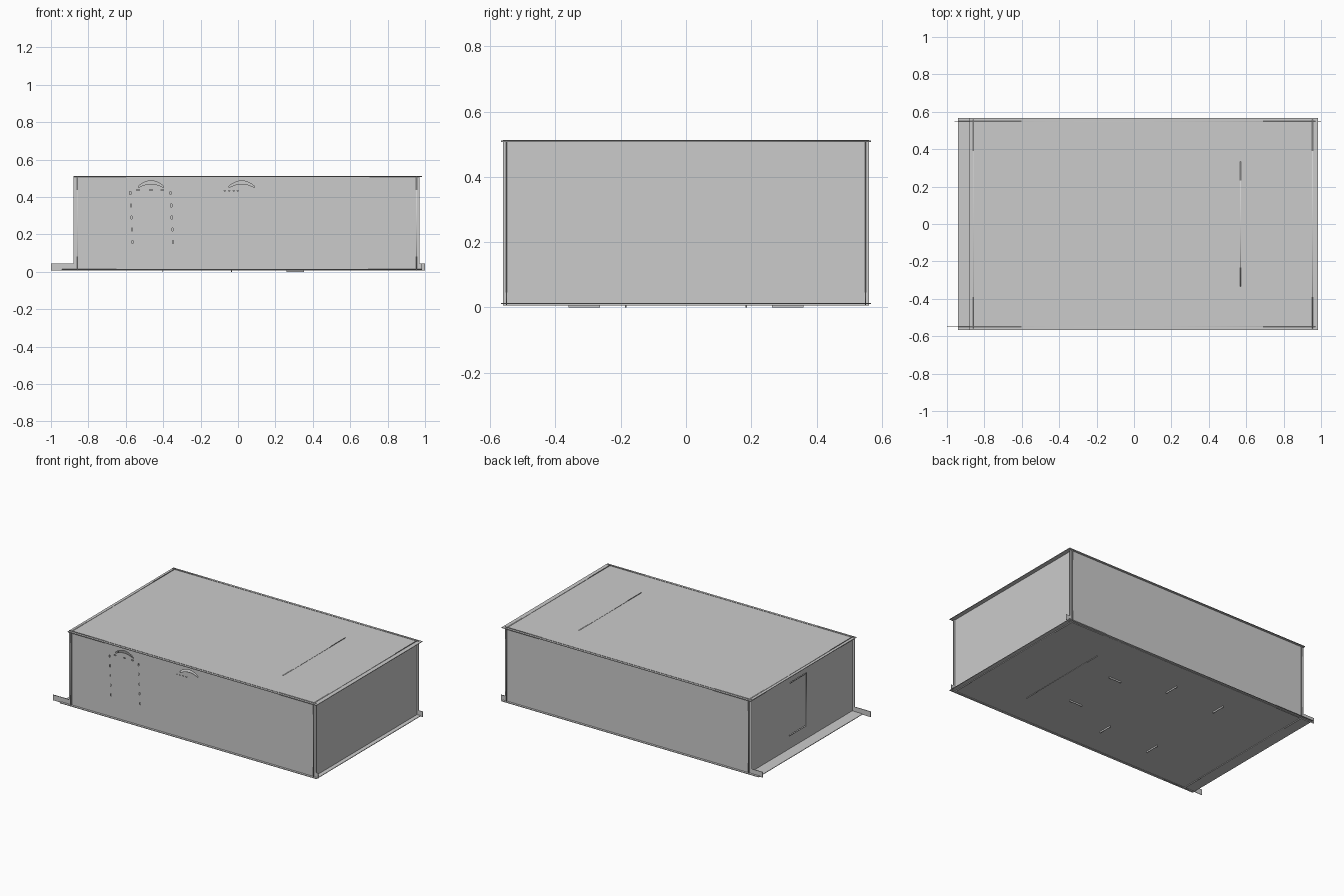
import bpy
from math import pi

if "Cube" in bpy.data.objects:
    bpy.data.objects.remove(bpy.data.objects["Cube"])

T = 0.004  # sheet thickness
FLAT = (0, 0, 0)
FACING_Y = (pi / 2, 0, 0)
FACING_X = (pi / 2, 0, pi / 2)


def rect(x0, x1, y0, y1):
    return [(x0, y0), (x1, y0), (x1, y1), (x0, y1)]


def sheet(name, loops, loc, rot):
    """Cut a flat sheet: first loop is the outline, the others are holes."""
    cu = bpy.data.curves.new(name, 'CURVE')
    cu.dimensions = '2D'
    cu.fill_mode = 'BOTH'
    cu.extrude = T / 2
    for loop in loops:
        sp = cu.splines.new('POLY')
        sp.points.add(len(loop) - 1)
        for p, (x, y) in zip(sp.points, loop):
            p.co = (x, y, 0, 1)
        sp.use_cyclic_u = True
    ob = bpy.data.objects.new(name, cu)
    ob.location, ob.rotation_euler = loc, rot
    bpy.context.collection.objects.link(ob)
    bpy.ops.object.select_all(action='DESELECT')
    ob.select_set(True)
    bpy.context.view_layer.objects.active = ob
    bpy.ops.object.convert(target='MESH')
    return ob


def side_outline(left, right):
    """Long wall with a low foot sticking out at each end."""
    return [(left, 0.008), (right, 0.008), (right, 0.045), (0.97, 0.045),
            (0.97, 0.513), (-0.88, 0.513), (-0.88, 0.045), (left, 0.045)]


def crescent(cx, z, n=8):
    ts = [-1 + 2 * i / n for i in range(n + 1)]
    top = [(cx + 0.068 * t, z + 0.028 * (1 - t * t)) for t in ts]
    low = [(cx + 0.068 * t, z - 0.008 + 0.020 * (1 - t * t)) for t in reversed(ts)]
    return top + low


def dash(x, z, w, h):
    return rect(x - w / 2, x + w / 2, z - h / 2, z + h / 2)


# Front wall with finger grips and perforated hatch outlines
holes = [crescent(-0.465, 0.458), crescent(0.02, 0.458)]
for i in range(5):
    z = 0.42 - 0.065 * i
    holes.append(dash(-0.576 + 0.003 * i, z, 0.006, 0.016))
    holes.append(dash(-0.360 + 0.003 * i, z, 0.006, 0.016))
holes += [dash(x, 0.437, 0.016, 0.006) for x in (-0.535, -0.465, -0.405)]
holes += [dash(-0.07 + 0.023 * i, 0.433, 0.008, 0.004) for i in range(4)]
sheet("front_wall", [side_outline(-1.0, 0.985)] + holes, (0, -0.55, 0), FACING_Y)

# Back wall
sheet("back_wall", [side_outline(-0.96, 1.0)], (0, 0.55, 0), FACING_Y)

# End walls, the left one with a slit door
end = rect(-0.56, 0.56, 0.006, 0.513)
door_slit = [(0.13, 0.10), (-0.058, 0.10), (-0.058, 0.46), (0.12, 0.46),
             (0.12, 0.454), (-0.052, 0.454), (-0.052, 0.106), (0.13, 0.106)]
sheet("right_wall", [end], (0.955, 0, 0), FACING_X)
sheet("left_wall", [end, door_slit], (-0.86, 0, 0), FACING_X)

# Floor and lid
sheet("floor", [rect(-0.94, 0.985, -0.567, 0.567)], (0, 0, 0.012), FLAT)
sheet("lid", [rect(-0.88, 0.985, -0.567, 0.567)], (0, 0, 0.509), FLAT)

# Inner partition showing through lid and floor
sheet("partition", [rect(-0.335, 0.335, 0.008, 0.5125)], (0.57, 0, 0), FACING_X)

# Tabs under the floor
for s in (-1, 1):
    sheet("floor_tab", [rect(0.258, 0.352, 0, 0.016)], (0, 0.185 * s, 0), FACING_Y)
    for x in (-0.035, -0.405):
        sheet("floor_tab", [rect(-0.048, 0.048, 0, 0.016)], (x, 0.312 * s, 0), FACING_X)
